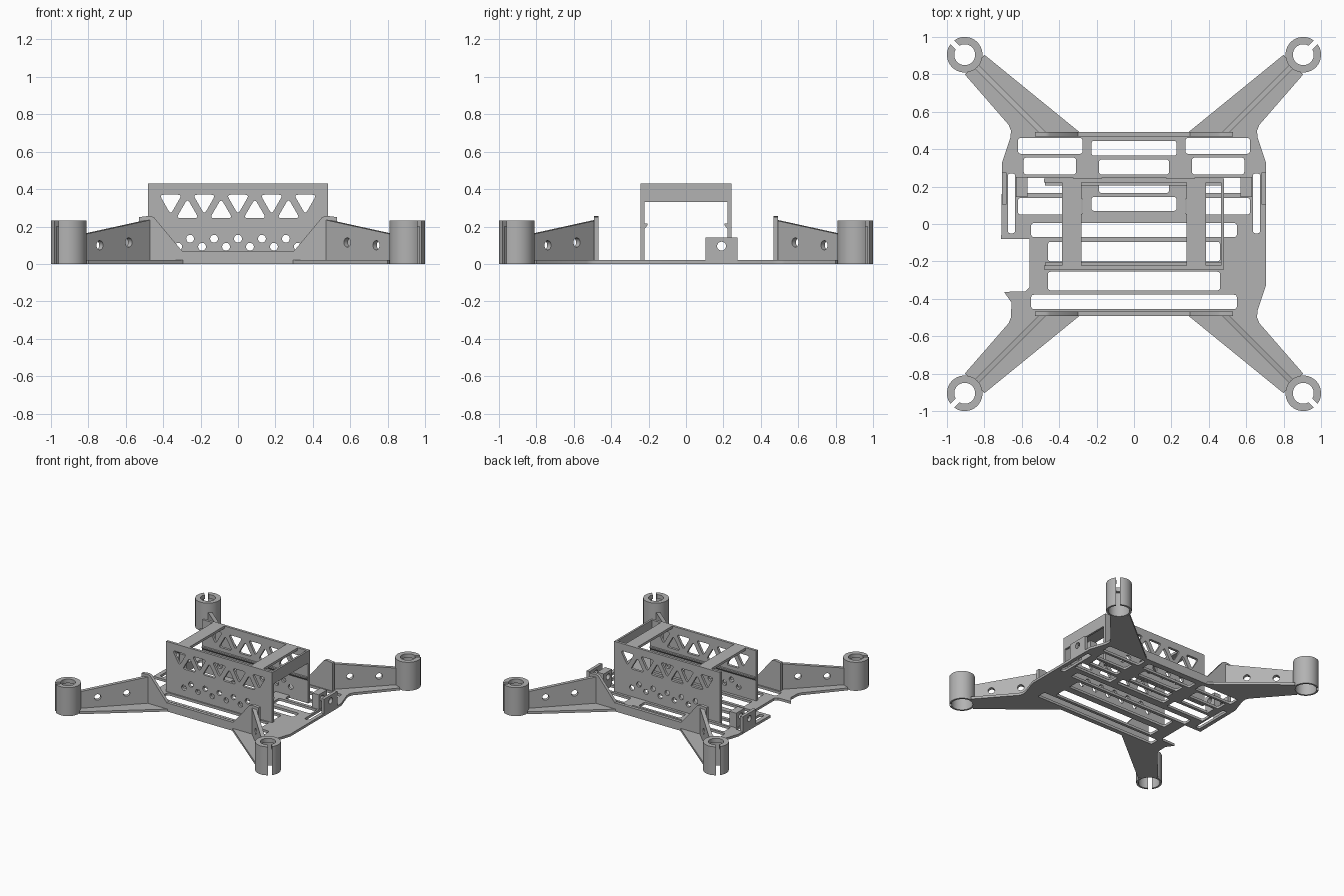
import bpy, bmesh, math
from mathutils import Matrix, Vector

cube = bpy.data.objects.get("Cube")
if cube:
    bpy.data.objects.remove(cube, do_unlink=True)

grey = bpy.data.materials.new("light grey plastic")
grey.use_nodes = True
grey.diffuse_color = (0.45, 0.45, 0.45, 1)
grey.node_tree.nodes["Principled BSDF"].inputs["Base Color"].default_value = grey.diffuse_color

X, Y, Z = Vector((1, 0, 0)), Vector((0, 1, 0)), Vector((0, 0, 1))


def plate(name, outline, holes, thick, origin, u=X, v=Y):
    """Flat part with holes, drawn in the u-v plane and centred on origin."""
    curve = bpy.data.curves.new(name, "CURVE")
    curve.dimensions = "2D"
    curve.fill_mode = "BOTH"
    curve.extrude = thick / 2
    for loop in [outline] + holes:
        s = curve.splines.new("POLY")
        s.points.add(len(loop) - 1)
        for p, (a, b) in zip(s.points, loop):
            p.co = (a, b, 0, 1)
        s.use_cyclic_u = True
    temp = bpy.data.objects.new(name + " outline", curve)
    bpy.context.collection.objects.link(temp)
    graph = bpy.context.evaluated_depsgraph_get()
    mesh = bpy.data.meshes.new_from_object(temp.evaluated_get(graph))
    bpy.data.objects.remove(temp, do_unlink=True)
    basis = Matrix((u, v, u.cross(v))).transposed().to_4x4()
    mesh.transform(Matrix.Translation(origin) @ basis)
    bm = bmesh.new()
    bm.from_mesh(mesh)
    bmesh.ops.remove_doubles(bm, verts=bm.verts, dist=0.0002)
    bmesh.ops.recalc_face_normals(bm, faces=bm.faces)
    bm.to_mesh(mesh)
    bm.free()
    mesh.materials.clear()
    mesh.materials.append(grey)
    obj = bpy.data.objects.new(name, mesh)
    bpy.context.collection.objects.link(obj)
    bpy.ops.object.select_all(action="DESELECT")
    obj.select_set(True)
    bpy.context.view_layer.objects.active = obj
    bpy.ops.object.shade_smooth_by_angle(angle=math.radians(35))
    return obj


def rounded(points, r):
    out = []
    pts = [Vector(p) for p in points]
    for i, p in enumerate(pts):
        a = p + (pts[i - 1] - p).normalized() * r
        b = p + (pts[(i + 1) % len(pts)] - p).normalized() * r
        for k in range(5):
            t = k / 4
            out.append(tuple(a.lerp(p, t).lerp(p.lerp(b, t), t)))
    return out


def rect(x0, x1, y0, y1):
    return [(x0, y0), (x1, y0), (x1, y1), (x0, y1)]


def slot(x0, x1, y0, y1):
    return rounded(rect(x0, x1, y0, y1), 0.016)


def circle(x, y, r, n=20):
    return [(x + r * math.cos(2 * math.pi * i / n), y + r * math.sin(2 * math.pi * i / n)) for i in range(n)]


def mirror(points, sx, sy):
    return [(sx * x, sy * y) for x, y in points]


# Base plate with four arms and a notch on one side
arm = [(0.29, 0.49), (0.80, 0.905), (0.845, 0.845), (0.905, 0.80),
       (0.67, 0.53), (0.658, 0.5), (0.66, 0.465), (0.705, 0.33)]
notch = [(-0.655, -0.42), (-0.695, -0.363), (-0.58, -0.36), (-0.56, -0.34), (-0.56, -0.08), (-0.71, -0.08)]
outline = (arm + mirror(arm, 1, -1)[::-1] + mirror(arm[:6], -1, -1)
           + notch + mirror(arm, -1, 1)[::-1])
slots = []
# Rows of three: side slot start, end, bottom, top, then middle half width, bottom, top
for a, b, c, d, half, e, f in [(0.275, 0.62, 0.375, 0.46, 0.227, 0.365, 0.445),
                               (0.31, 0.59, 0.265, 0.355, 0.187, 0.265, 0.345),
                               (0.31, 0.59, 0.165, 0.245, 0.187, 0.165, 0.245),
                               (0.275, 0.62, 0.05, 0.14, 0.227, 0.07, 0.145)]:
    slots += [slot(a, b, c, d), slot(-b, -a, c, d), slot(-half, half, e, f)]
# Full-width rows
for half, c, d in [(0.55, -0.07, 0.005), (0.46, -0.2, -0.095), (0.46, -0.355, -0.255), (0.55, -0.455, -0.378)]:
    slots.append(slot(-half, half, c, d))
# Long slots along the sides
slots += [slot(0.635, 0.675, -0.05, 0.27), slot(-0.675, -0.635, -0.05, 0.27)]
plate("base_plate", outline, slots, 0.02, (0, 0, 0.01))

# Motor mounts and arm ribs
def split_ring(outer, inner, facing, gap=0.015):
    pts = []
    for r, order in ((outer, 1), (inner, -1)):
        g = math.asin(gap / r)
        arc = [facing + g + (2 * math.pi - 2 * g) * i / 40 for i in range(41)]
        pts += [(r * math.cos(t), r * math.sin(t)) for t in arc[::order]]
    return pts


rib = [(0.68, 0), (1.195, 0), (1.195, 0.155), (0.68, 0.235)]
for sx in (-1, 1):
    for sy in (-1, 1):
        tag = ("front" if sy < 0 else "rear") + ("_left" if sx > 0 else "_right")
        facing = math.atan2(sy, sx)
        plate(tag + "_motor_tube", split_ring(0.095, 0.08, facing), [], 0.2, (0.905 * sx, 0.905 * sy, 0.1))
        plate(tag + "_motor_rim", split_ring(0.095, 0.056, facing), [], 0.033, (0.905 * sx, 0.905 * sy, 0.2165))
        plate(tag + "_arm_rib", rib, [circle(0.841, 0.115, 0.025), circle(1.06, 0.1, 0.025)],
              0.03, (0, 0, 0), Vector((sx, sy, 0)).normalized(), Z)

# Low end walls that rise into gussets at the arms
gusset = [(0.3, 0.07), (0.45, 0.25), (0.475, 0.257), (0.53, 0.25), (0.53, 0)]
for sy, tag in ((-1, "front"), (1, "rear")):
    plate(tag + "_wall", gusset + mirror(gusset, -1, 1)[::-1], [], 0.026, (0, 0.48 * sy, 0), X, Z)

# Side panels of the battery cage, with triangle and round cutouts
cuts = []
for i in range(-2, 3):
    x = 0.18 * i
    cuts.append(rounded([(x - 0.06, 0.37), (x, 0.265), (x + 0.06, 0.37)], 0.022))
    cuts.append(circle(0.128 * i, 0.135, 0.021))
for i in range(4):
    x = 0.18 * (i - 1.5)
    cuts.append(rounded([(x - 0.06, 0.245), (x + 0.06, 0.245), (x, 0.348)], 0.022))
for i in range(6):
    cuts.append(circle(0.128 * (i - 2.5), 0.092, 0.021))
for sy, tag in ((-1, "front"), (1, "rear")):
    plate(tag + "_cage_panel", rect(-0.48, 0.48, 0, 0.43), cuts, 0.021, (0, 0.233 * sy, 0), X, Z)
    # Small retaining ridge on the inside
    ridge = [(0.224 * sy, 0.185), (0.224 * sy, 0.215), (0.207 * sy, 0.215), (0.207 * sy, 0.205)]
    plate(tag + "_cage_ridge", ridge, [], 0.95, (0, 0, 0), Y, Z)

# Cage end wall and top straps
plate("cage_end_wall", rect(-0.235, 0.235, 0.33, 0.43), [], 0.016, (0.472, 0, 0), Y, Z)
for sx, tag in ((-1, "right"), (1, "left")):
    plate(tag + "_cage_strap", rect(-0.0525, 0.0525, -0.235, 0.235), [], 0.02, (0.3325 * sx, 0, 0.42))
    # Drilled side brackets
    plate(tag + "_bracket_plate", rect(0.105, 0.275, 0, 0.14), [circle(0.19, 0.095, 0.024)],
          0.025, (0.694 * sx, 0, 0), Y, Z)
    plate(tag + "_bracket_block", rect(0.145, 0.25, 0, 0.14), [circle(0.19, 0.095, 0.024)],
          0.06, (0.6 * sx, 0, 0), Y, Z)
